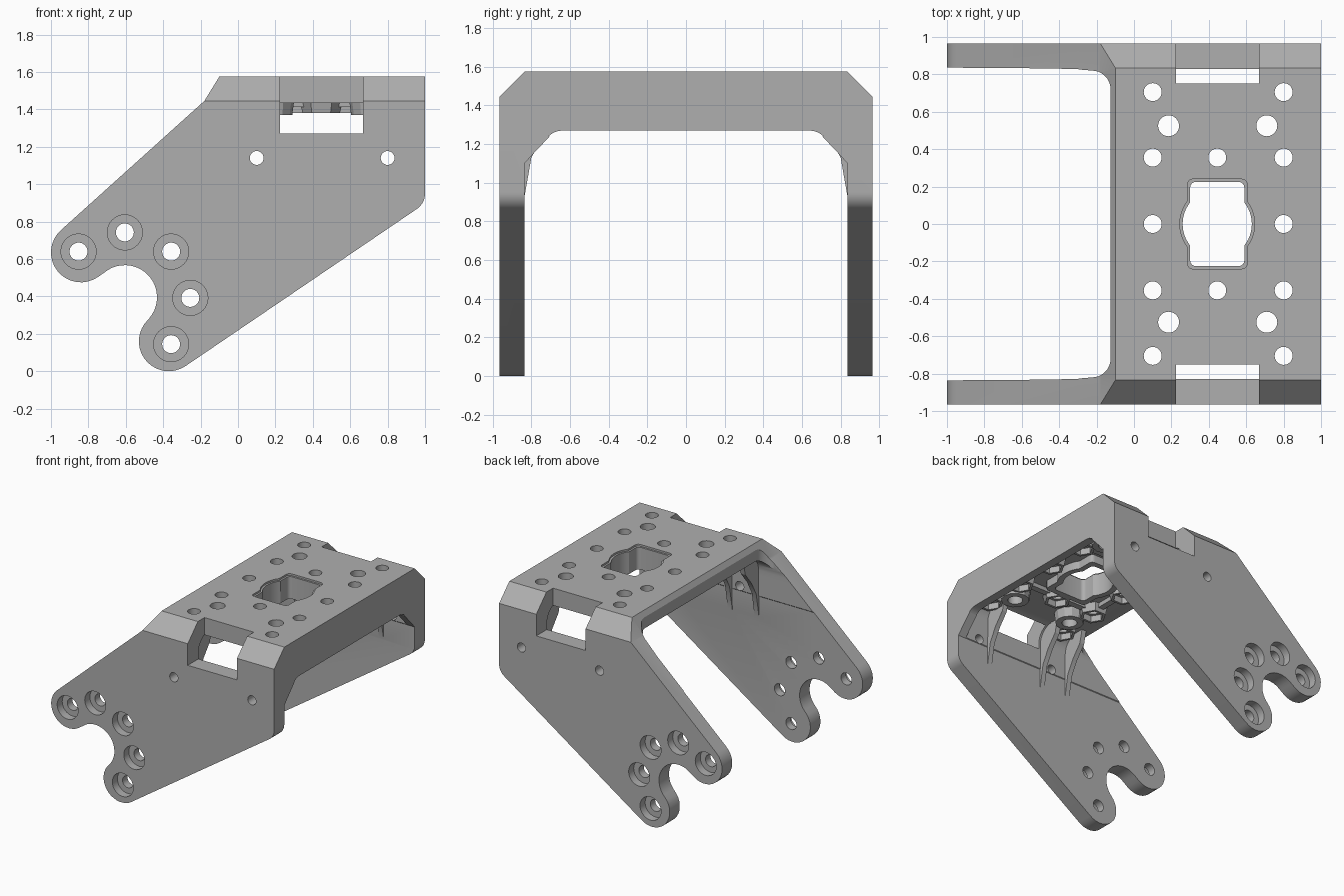
import bpy, bmesh, math

cube = bpy.data.objects.get("Cube")
if cube:
    bpy.data.objects.remove(cube, do_unlink=True)

grey = bpy.data.materials.new("plain_grey")
grey.use_nodes = True
COLOUR = (0.43, 0.43, 0.43, 1)
grey.diffuse_color = COLOUR
grey.node_tree.nodes["Principled BSDF"].inputs["Base Color"].default_value = COLOUR


def arc(cx, cy, r, start, end, n=16):
    angles = [math.radians(start + (end - start) * i / n) for i in range(n + 1)]
    return [(cx + r * math.cos(a), cy + r * math.sin(a)) for a in angles]


def circle(cx, cy, r, n=32):
    return arc(cx, cy, r, 0, 360, n)[:-1]


def mirrored(half):
    """Closes a half outline by mirroring its first coordinate."""
    return half + [(-u, v) for u, v in reversed(half)]


def prism(name, pts, axis, a, b, end_scale=1.0):
    """Extrudes an outline along an axis from a to b, optionally tapered."""
    place = {"x": lambda u, v, w: (w, u, v),
             "y": lambda u, v, w: (u, w, v),
             "z": lambda u, v, w: (u, v, w)}[axis]
    cu = sum(p[0] for p in pts) / len(pts)
    cv = sum(p[1] for p in pts) / len(pts)
    bm = bmesh.new()
    lo = [bm.verts.new(place(u, v, a)) for u, v in pts]
    hi = [bm.verts.new(place(cu + (u - cu) * end_scale, cv + (v - cv) * end_scale, b))
          for u, v in pts]
    bm.faces.new(lo)
    bm.faces.new(hi)
    for i in range(len(pts)):
        j = (i + 1) % len(pts)
        bm.faces.new((lo[i], lo[j], hi[j], hi[i]))
    bmesh.ops.recalc_face_normals(bm, faces=bm.faces)
    mesh = bpy.data.meshes.new(name)
    bm.to_mesh(mesh)
    bm.free()
    mesh.materials.append(grey)
    obj = bpy.data.objects.new(name, mesh)
    bpy.context.collection.objects.link(obj)
    return obj


def combine(operation, tool):
    """Applies a boolean to the bracket and removes the tool."""
    mod = bracket.modifiers.new("bool", "BOOLEAN")
    mod.operation = operation
    mod.solver = "EXACT"
    mod.object = tool
    bpy.context.view_layer.objects.active = bracket
    bpy.ops.object.modifier_apply(modifier=mod.name)
    bpy.data.objects.remove(tool, do_unlink=True)


def cut(*args, **kw):
    combine("DIFFERENCE", prism("cutter", *args, **kw))


def add(*args, **kw):
    combine("UNION", prism("addition", *args, **kw))


# Side outline with two lobes and the round notch between them
outline = [(1, 1.575), (-0.10, 1.575), (-0.18, 1.445)]
outline += arc(-0.84, 0.635, 0.16, 132, 305)
outline += arc(-0.605, 0.395, 0.172, 130, -40, 20)
outline += arc(-0.37, 0.16, 0.16, 145, 304)
outline += arc(0.90, 0.95, 0.10, 304, 360, 8)
bracket = prism("bracket", outline, "y", -0.965, 0.965)

# Chamfered shoulders
shoulders = mirrored([(0.965, -0.5), (0.965, 1.445), (0.835, 1.575)])
combine("INTERSECT", prism("shoulders", shoulders, "x", -2, 2))

# Opening under the end rim, then the deeper hollow behind it
rim = [(0.837, -0.5), (0.835, 1.10), (0.80, 1.14), (0.705, 1.24)]
cut(mirrored(rim + arc(0.64, 1.17, 0.10, 45, 90, 6)), "x", -2, 2)
hollow = [(0.837, -0.5), (0.83, 1.27)] + arc(0.70, 1.315, 0.13, 0, 90, 8)
cut(mirrored(hollow), "x", -2, 0.93)

# Trim the roof back between the legs, with rounded corners
trim = [(-2, 0.832), (-0.28, 0.825)] + arc(-0.225, 0.72, 0.10, 80, 0, 8)
cut(trim + [(x, -y) for x, y in reversed(trim)], "z", -1, 3)

# Tapered gussets between legs and roof
gusset = [(0.86, 0.90), (0.837, 0.92), (0.80, 1.13), (0.74, 1.24),
          (0.66, 1.34), (0.63, 1.47), (0.86, 1.47)]
for x in (-0.05, 0.19, 0.70):
    for side in (1, -1):
        add([(y * side, z) for y, z in gusset], "x", x - 0.02, x + 0.02)

# Hole positions in the roof
small = [(x, y) for x in (0.1, 0.8) for y in (-0.705, -0.355, 0, 0.355, 0.705)]
small += [(0.445, -0.355), (0.445, 0.355)]
large = [(x, y) for x in (0.185, 0.71) for y in (-0.525, 0.525)]

# Thin webs linking the bosses
for x in (0.1, 0.8):
    add([(x - 0.025, -0.75), (x + 0.025, -0.75), (x + 0.025, 0.75), (x - 0.025, 0.75)],
        "z", 1.41, 1.48)
for y in (-0.355, 0.355):
    add([(0.1, y - 0.025), (0.8, y - 0.025), (0.8, y + 0.025), (0.1, y + 0.025)],
        "z", 1.412, 1.482)


# Central opening: a round hole merged with a rounded slot
def opening(grow, z0, z1, action):
    w, h, r = 0.145 + grow, 0.225 + grow, 0.185 + grow
    bend = math.degrees(math.acos(w / r))
    quarter = arc(0, 0, r, 0, bend, 6) + arc(w - 0.03, h - 0.03, 0.03, 0, 90, 4)
    half = quarter + [(-x, y) for x, y in reversed(quarter)]
    pts = half + [(x, -y) for x, y in reversed(half[1:-1])]
    action([(x + 0.445, y) for x, y in pts], "z", z0, z1)


opening(0.045, 1.38, 1.50, add)

# Hexagonal bosses with nut recesses on the underside
for x, y in small:
    add(circle(x, y, 0.10, 6), "z", 1.38, 1.49, end_scale=1.25)
for x, y in large:
    add(circle(x, y, 0.105, 12), "z", 1.37, 1.485, end_scale=1.15)
for x, y in small:
    cut(circle(x, y, 0.078, 6), "z", 1.3, 1.43)

# Roof holes
for spots, radius in ((small, 0.048), (large, 0.056)):
    for x, y in spots:
        cut(circle(x, y, radius), "z", 1.2, 1.7)
opening(0.0, 1.2, 1.7, cut)
opening(0.015, 1.56, 1.7, cut)

# Strap slots through the shoulders
for side in (1, -1):
    cut([(0.225, 0.75 * side), (0.667, 0.75 * side), (0.667, 1.1 * side), (0.225, 1.1 * side)],
        "z", 1.27, 1.8)

# Side holes, and the counterbored bolt ring around the notch
for x in (0.1, 0.8):
    cut(circle(x, 1.14, 0.037), "y", -1.2, 1.2)
for angle in (-45, 0, 45, 90, 135):
    a = math.radians(angle)
    x, z = -0.605 + 0.35 * math.cos(a), 0.392 + 0.35 * math.sin(a)
    cut(circle(x, z, 0.048), "y", -1.2, 1.2)
    for side in (1, -1):
        cut(circle(x, z, 0.094), "y", 0.90 * side, 1.2 * side)

# Smooth the round walls, keep the edges crisp
bpy.ops.object.select_all(action="DESELECT")
bracket.select_set(True)
bpy.context.view_layer.objects.active = bracket
bpy.ops.object.shade_smooth_by_angle(angle=math.radians(25))
